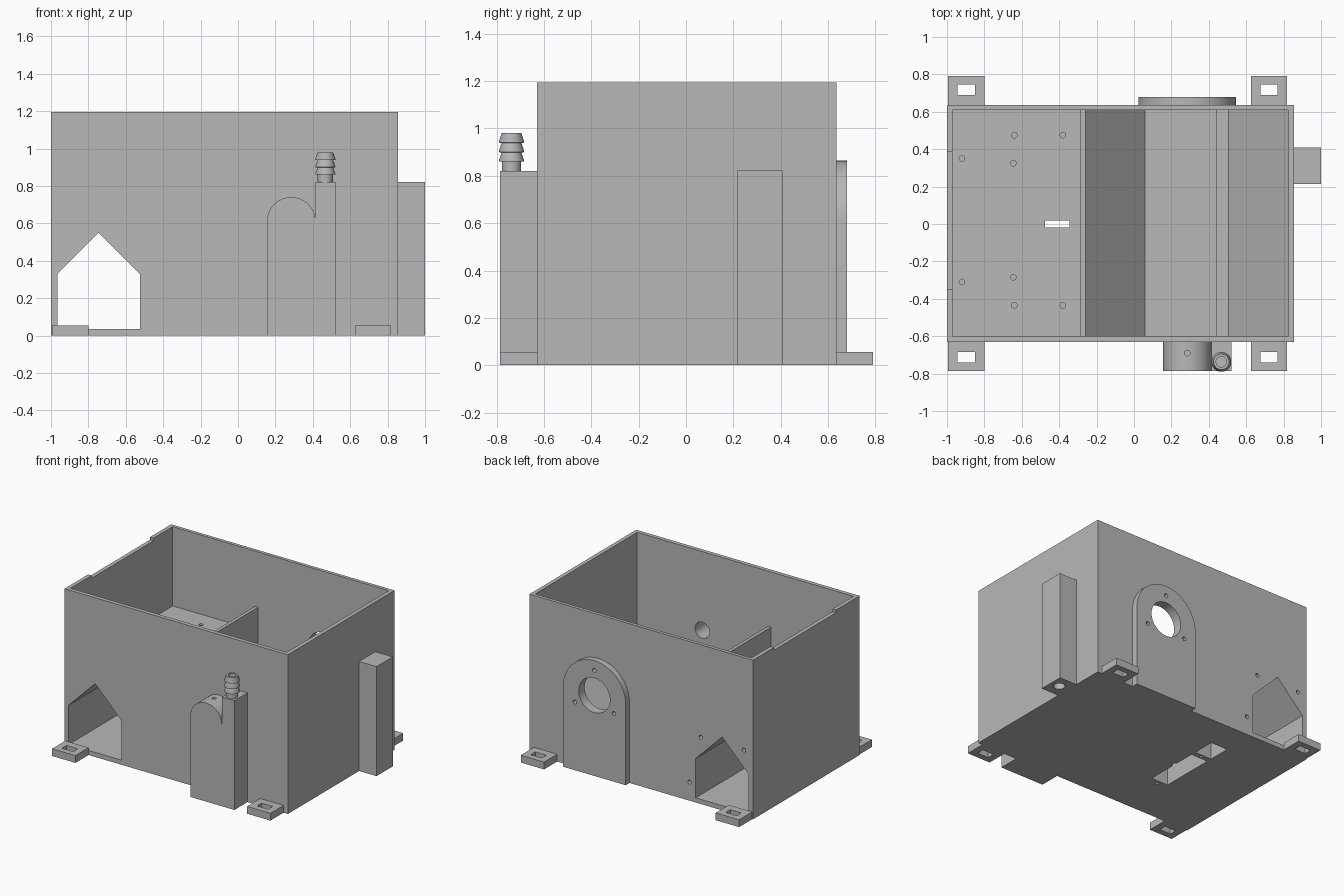
import bpy, bmesh, math

if "Cube" in bpy.data.objects:
    bpy.data.objects.remove(bpy.data.objects["Cube"])

grey = bpy.data.materials.new("plain grey")
grey.use_nodes = True
colour = (0.48, 0.48, 0.48, 1)
grey.diffuse_color = colour
grey.node_tree.nodes["Principled BSDF"].inputs["Base Color"].default_value = colour


def finish(name, bm):
    bmesh.ops.recalc_face_normals(bm, faces=bm.faces)
    mesh = bpy.data.meshes.new(name)
    bm.to_mesh(mesh)
    bm.free()
    obj = bpy.data.objects.new(name, mesh)
    mesh.materials.append(grey)
    bpy.context.collection.objects.link(obj)
    return obj


def prism(name, points, lo, hi, axis="z"):
    """Extrude a flat outline: (x, y) along z, or (x, z) along y."""
    bm = bmesh.new()
    place = (lambda a, b, t: (a, b, t)) if axis == "z" else (lambda a, b, t: (a, t, b))
    low = [bm.verts.new(place(a, b, lo)) for a, b in points]
    high = [bm.verts.new(place(a, b, hi)) for a, b in points]
    bm.faces.new(low)
    bm.faces.new(high)
    for i in range(len(points)):
        j = (i + 1) % len(points)
        bm.faces.new((low[i], low[j], high[j], high[i]))
    return finish(name, bm)


def rect(x0, x1, y0, y1):
    return [(x0, y0), (x1, y0), (x1, y1), (x0, y1)]


def arc(cx, cy, r, turn=math.tau, n=32):
    count = n if turn == math.tau else n + 1
    return [(cx + r * math.cos(turn * i / n), cy + r * math.sin(turn * i / n))
            for i in range(count)]


def cut(target, points, lo, hi, axis="z"):
    """Remove a prism from a part."""
    cutter = prism("cutter", points, lo, hi, axis)
    cutter.hide_render = True
    mod = target.modifiers.new("cut", "BOOLEAN")
    mod.operation = "DIFFERENCE"
    mod.solver = "EXACT"
    mod.object = cutter
    bpy.context.view_layer.objects.active = target
    bpy.ops.object.modifier_apply(modifier=mod.name)
    bpy.data.objects.remove(cutter)


front, back = -0.63, 0.635
axle_x, axle_z = 0.285, 0.605
parts = []

# Housing: shelf, divider and sloped hopper cut as one profile
body = prism("housing", rect(-1, 0.855, front, back), 0, 1.195)
hollow = [(-0.97, 1.3), (-0.97, 0.6), (-0.285, 0.6), (-0.285, 0.78), (-0.26, 0.78),
          (-0.26, 0.47), (0.06, 0.12), (0.44, 0.12), (0.44, 0.14), (0.505, 0.14),
          (0.825, 0.47), (0.825, 1.3)]
cut(body, hollow, -0.6, 0.61, "y")

# House-shaped tunnel from front to back
tunnel = [(-0.965, 0.035), (-0.525, 0.035), (-0.525, 0.33), (-0.745, 0.55), (-0.965, 0.33)]
cut(body, tunnel, -0.8, 0.8, "y")

# Shallow notch in the rim
cut(body, rect(-1.1, -0.96, -0.35, 0.385), 1.175, 1.3)

# Pockets under the floor and the slot in the shelf
cut(body, rect(-0.5, -0.36, -0.24, 0.18), -0.1, 0.54)
cut(body, rect(-0.5, -0.36, 0.22, 0.39), -0.1, 0.54)
cut(body, rect(-0.475, -0.345, -0.02, 0.02), -0.1, 0.7)

# Screw holes in the shelf, underside and back wall
for x, spread in ((-0.92, 0.33), (-0.64, 0.455), (-0.38, 0.455), (-0.645, 0.305)):
    for side in (-1, 1):
        cut(body, arc(x, 0.02 + side * spread, 0.015, n=16), 0.565, 0.7)
for y in (-0.27, 0.2):
    cut(body, arc(-0.43, y, 0.012, n=12), -0.1, 0.1)
for x, z in ((-0.566, 0.5), (-0.925, 0.5), (-0.474, 0.14)):
    cut(body, arc(x, z, 0.015, n=16), 0.56, 0.7, "y")

# Axle openings in the walls
cut(body, arc(axle_x, axle_z, 0.13, n=48), 0.55, 0.7, "y")
cut(body, arc(axle_x, axle_z, 0.06), -0.7, -0.55, "y")
parts.append(body)

# Round-topped mounting plate on the back
outline = arc(axle_x, axle_z, 0.26, math.pi, 40) + [(axle_x - 0.26, 0), (axle_x + 0.26, 0)]
plate = prism("back_mount_plate", outline, back, 0.68, "y")
cut(plate, arc(axle_x, axle_z, 0.13, n=48), 0.6, 0.7, "y")
for angle in (90, 210, 330):
    a = math.radians(angle)
    cut(plate, arc(axle_x + 0.187 * math.cos(a), axle_z + 0.187 * math.sin(a), 0.015, n=16),
        0.6, 0.7, "y")
parts.append(plate)

# Round-topped bearing block on the front
outline = arc(axle_x, 0.61, 0.13, math.pi) + [(axle_x - 0.13, 0), (axle_x + 0.13, 0)]
bearing = prism("front_bearing_block", outline, -0.785, front, "y")
cut(bearing, arc(axle_x, axle_z, 0.06), -0.74, -0.6, "y")
cut(bearing, arc(axle_x, -0.69, 0.015, n=16), 0.6, 0.8)
parts.append(bearing)

# Pipe block with the hose barb on top
barb_x, barb_y = 0.467, -0.737
pipe = prism("pipe_block", rect(0.415, 0.52, -0.785, front), 0, 0.82)
cut(pipe, arc(barb_x, barb_y, 0.028), 0.5, 0.9)
parts.append(pipe)

profile = [(0.028, 0.82), (0.041, 0.82), (0.041, 0.86)]
for step in range(3):
    z = 0.86 + step * 0.04
    profile += [(0.053, z), (0.053, z + 0.006), (0.042, z + 0.038)]
profile += [(0.042, 0.98), (0.028, 0.98)]
bm = bmesh.new()
rings = [[bm.verts.new((x, y, z)) for x, y in arc(barb_x, barb_y, r)] for r, z in profile]
for k, ring in enumerate(rings):
    above = rings[(k + 1) % len(rings)]
    for i in range(len(ring)):
        j = (i + 1) % len(ring)
        bm.faces.new((ring[i], ring[j], above[j], above[i]))
parts.append(finish("hose_barb", bm))

# Cable channel on the side
channel = prism("side_channel", rect(0.855, 1, 0.215, 0.408), 0, 0.822)
cut(channel, arc(0.93, 0.315, 0.04), -0.1, 0.7)
parts.append(channel)

# Slotted feet at the corners
for x, place in ((-0.897, "right"), (0.722, "left")):
    for y, side, end in ((front, -1, "front"), (back, 1, "back")):
        edges = sorted((y, y + side * 0.155))
        foot = prism(f"{end}_{place}_foot", rect(x - 0.097, x + 0.097, *edges), 0, 0.055)
        slot = sorted((y + side * 0.055, y + side * 0.11))
        cut(foot, rect(x - 0.046, x + 0.046, *slot), -0.1, 0.1)
        parts.append(foot)

# Smooth the round surfaces and keep edges sharp
bpy.ops.object.select_all(action="DESELECT")
for part in parts:
    part.select_set(True)
bpy.context.view_layer.objects.active = body
bpy.ops.object.shade_smooth_by_angle(angle=math.radians(25))
